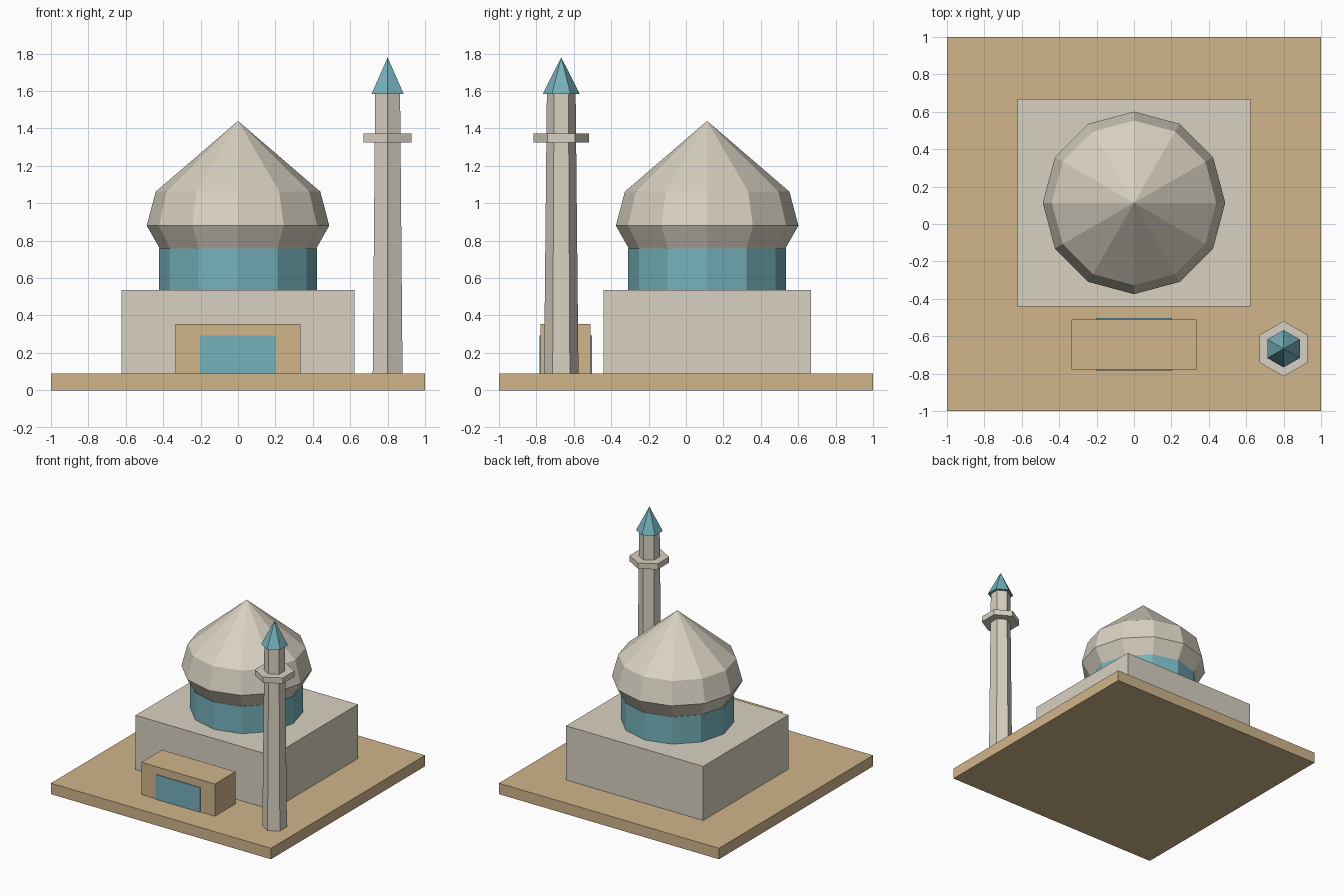
import bpy
import bmesh
from math import cos, sin, pi

old = bpy.data.objects.get("Cube")
if old:
    bpy.data.objects.remove(old, do_unlink=True)


def material(name, rgb):
    mat = bpy.data.materials.new(name)
    mat.use_nodes = True
    mat.diffuse_color = (*rgb, 1)
    bsdf = next(n for n in mat.node_tree.nodes if n.type == 'BSDF_PRINCIPLED')
    bsdf.inputs["Base Color"].default_value = (*rgb, 1)
    return mat


stone = material("pale_stone", (0.69, 0.64, 0.54))
sand = material("sandy_tan", (0.63, 0.46, 0.26))
teal = material("teal_tile", (0.18, 0.44, 0.50))


def finish(name, bm, mat):
    bmesh.ops.recalc_face_normals(bm, faces=bm.faces)
    mesh = bpy.data.meshes.new(name)
    bm.to_mesh(mesh)
    bm.free()
    mesh.materials.append(mat)
    obj = bpy.data.objects.new(name, mesh)
    bpy.context.collection.objects.link(obj)
    return obj


def box(name, low, high, mat):
    bm = bmesh.new()
    bmesh.ops.create_cube(bm, size=1)
    for v in bm.verts:
        for i in range(3):
            v.co[i] = high[i] if v.co[i] > 0 else low[i]
    return finish(name, bm, mat)


def turned(name, centre, profile, sides, mat):
    """Stack faceted rings of (radius, height), one corner facing +y."""
    bm = bmesh.new()
    rings = []
    for r, z in profile:
        count = sides if r > 0 else 1
        angles = [pi / 2 + 2 * pi * k / sides for k in range(count)]
        rings.append([bm.verts.new((centre[0] + r * cos(a),
                                    centre[1] + r * sin(a), z)) for a in angles])
    for a, b in zip(rings, rings[1:]):
        for k in range(sides):
            n = (k + 1) % sides
            if len(b) == 1:
                bm.faces.new((a[k], a[n], b[0]))
            else:
                bm.faces.new((a[k], a[n], b[n], b[k]))
    for ring in (rings[0], rings[-1]):
        if len(ring) > 1:
            bm.faces.new(ring)
    return finish(name, bm, mat)


# Ground slab, main hall and entrance
FLOOR = 0.09
box("ground_slab", (-1, -1, 0), (1, 1, FLOOR), sand)
box("main_hall", (-0.623, -0.44, FLOOR), (0.623, 0.667, 0.535), stone)
box("entrance_block", (-0.334, -0.777, FLOOR), (0.334, -0.51, 0.355), sand)
# Door panels on both faces of the entrance
box("front_door", (-0.202, -0.784, FLOOR), (0.202, -0.776, 0.292), teal)
box("rear_door", (-0.202, -0.511, FLOOR), (0.202, -0.503, 0.292), teal)

# Tiled drum and pointed dome
dome_centre = (0, 0.113)
turned("dome_drum", dome_centre, [(0.422, 0.535), (0.422, 0.758)], 12, teal)
turned("dome", dome_centre,
       [(0.415, 0.752), (0.488, 0.88), (0.44, 1.062), (0, 1.44)], 12, stone)

# Tapered tower with balcony and spire
tower_centre = (0.8, -0.667)
turned("tower_shaft", tower_centre, [(0.092, FLOOR), (0.077, 1.585)], 6, stone)
turned("tower_balcony", tower_centre, [(0.148, 1.325), (0.148, 1.372)], 6, stone)
turned("tower_spire", tower_centre, [(0.1, 1.583), (0, 1.78)], 6, teal)
